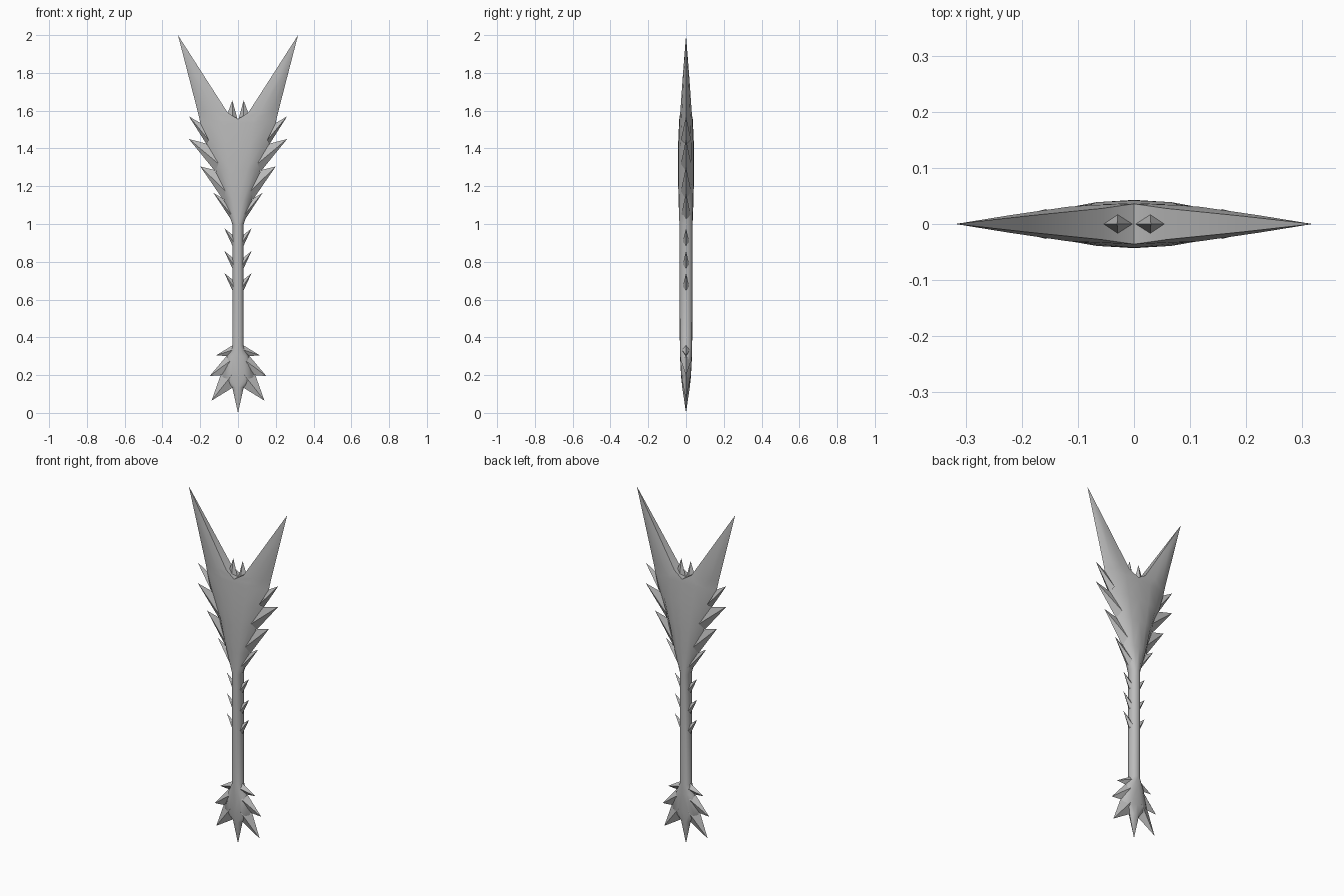
import bpy
import bmesh

if "Cube" in bpy.data.objects:
    bpy.data.objects.remove(bpy.data.objects["Cube"], do_unlink=True)

GREY = 0.5
metal = bpy.data.materials.new("plain_grey")
metal.use_nodes = True
metal.diffuse_color = (GREY, GREY, GREY, 1)
for node in metal.node_tree.nodes:
    if node.type == 'BSDF_PRINCIPLED':
        node.inputs["Base Color"].default_value = (GREY, GREY, GREY, 1)


def finish(name, bm, angle):
    """Weld, orient and shade a part."""
    bmesh.ops.remove_doubles(bm, verts=bm.verts, dist=0.0001)
    bmesh.ops.recalc_face_normals(bm, faces=bm.faces)
    mesh = bpy.data.meshes.new(name)
    bm.to_mesh(mesh)
    bm.free()
    mesh.materials.append(metal)
    obj = bpy.data.objects.new(name, mesh)
    bpy.context.collection.objects.link(obj)
    bpy.ops.object.select_all(action='DESELECT')
    obj.select_set(True)
    bpy.context.view_layer.objects.active = obj
    bpy.ops.object.shade_smooth_by_angle(angle=angle)


def half_ring(z, inner, outer, depth):
    """Half cross-section, from the front ridge round the edge to the back."""
    columns = [(0, 0.85 if inner else 1), (0.4, 0.93), (0.75, 0.67), (1, 0)]
    front = [(inner + s * (outer - inner), -depth * k, z) for s, k in columns]
    back = [(x, -y, z) for x, y, z in reversed(front[:-1])]
    return front + back


# Shaft, tail core, blade and forked points: height, inner x, outer x, depth
sections = [
    (0.0, 0, 0, 0), (0.135, 0, 0.03, 0.02), (0.19, 0, 0.09, 0.026),
    (0.3, 0, 0.06, 0.032), (0.355, 0, 0.03, 0.033), (1.0, 0, 0.03, 0.035),
    (1.13, 0, 0.075, 0.04), (1.29, 0, 0.12, 0.043), (1.42, 0, 0.165, 0.042),
    (1.535, 0, 0.2, 0.037), (1.555, 0, 0.204, 0.036),
    (1.59, 0.055, 0.212, 0.033), (1.8, 0.19, 0.266, 0.017),
    (2.0, 0.318, 0.318, 0),
]
bm = bmesh.new()
for side in (1, -1):
    rows = [[bm.verts.new((side * x, y, z)) for x, y, z in half_ring(*sec)]
            for sec in sections]
    for sec, low, high in zip(sections[1:], rows, rows[1:]):
        for j in range(len(low) - 1):
            bm.faces.new((low[j], low[j + 1], high[j + 1], high[j]))
        if sec[1] > 0:  # inner wall of the fork
            bm.faces.new((low[-1], low[0], high[0], high[-1]))
finish("shaft_and_forked_blade", bm, 0.9)


def spikes(name, items, depth):
    """Mirrored barbs, each from a tip and two base corners in the xz plane."""
    bm = bmesh.new()
    for tip, first, second in items:
        mid = [(a + b) / 2 for a, b in zip(first, second)]
        mid = [m + 0.35 * (m - t) for m, t in zip(mid, tip)]
        mid[0] = max(mid[0], 0.005)
        for side in (1, -1):
            def vert(p, y=0):
                return bm.verts.new((side * p[0], y, p[1]))
            apex = vert(tip)
            base = [vert(first), vert(mid, -depth),
                    vert(second), vert(mid, depth)]
            for i in range(4):
                bm.faces.new((apex, base[i], base[(i + 1) % 4]))
            bm.faces.new((base[0], base[1], base[2]))
            bm.faces.new((base[0], base[2], base[3]))
    finish(name, bm, 0.5)


spikes("blade_barbs", [
    ((0.13, 1.165), (0.028, 1.01), (0.08, 1.135)),
    ((0.2, 1.305), (0.08, 1.13), (0.122, 1.285)),
    ((0.26, 1.45), (0.122, 1.28), (0.165, 1.425)),
    ((0.26, 1.57), (0.165, 1.42), (0.2, 1.535)),
], 0.027)

spikes("fork_crown", [((0.03, 1.655), (0.002, 1.553), (0.056, 1.583))], 0.024)

spikes("shaft_barbs", [((0.072, z), (0.026, z - 0.1), (0.028, z - 0.035))
                       for z in (0.74, 0.857, 0.977)], 0.022)

spikes("tail_barbs", [
    ((0.115, 0.305), (0.025, 0.36), (0.055, 0.3)),
    ((0.15, 0.195), (0.053, 0.31), (0.085, 0.2)),
    ((0.14, 0.065), (0.092, 0.2), (0.026, 0.135)),
], 0.026)
